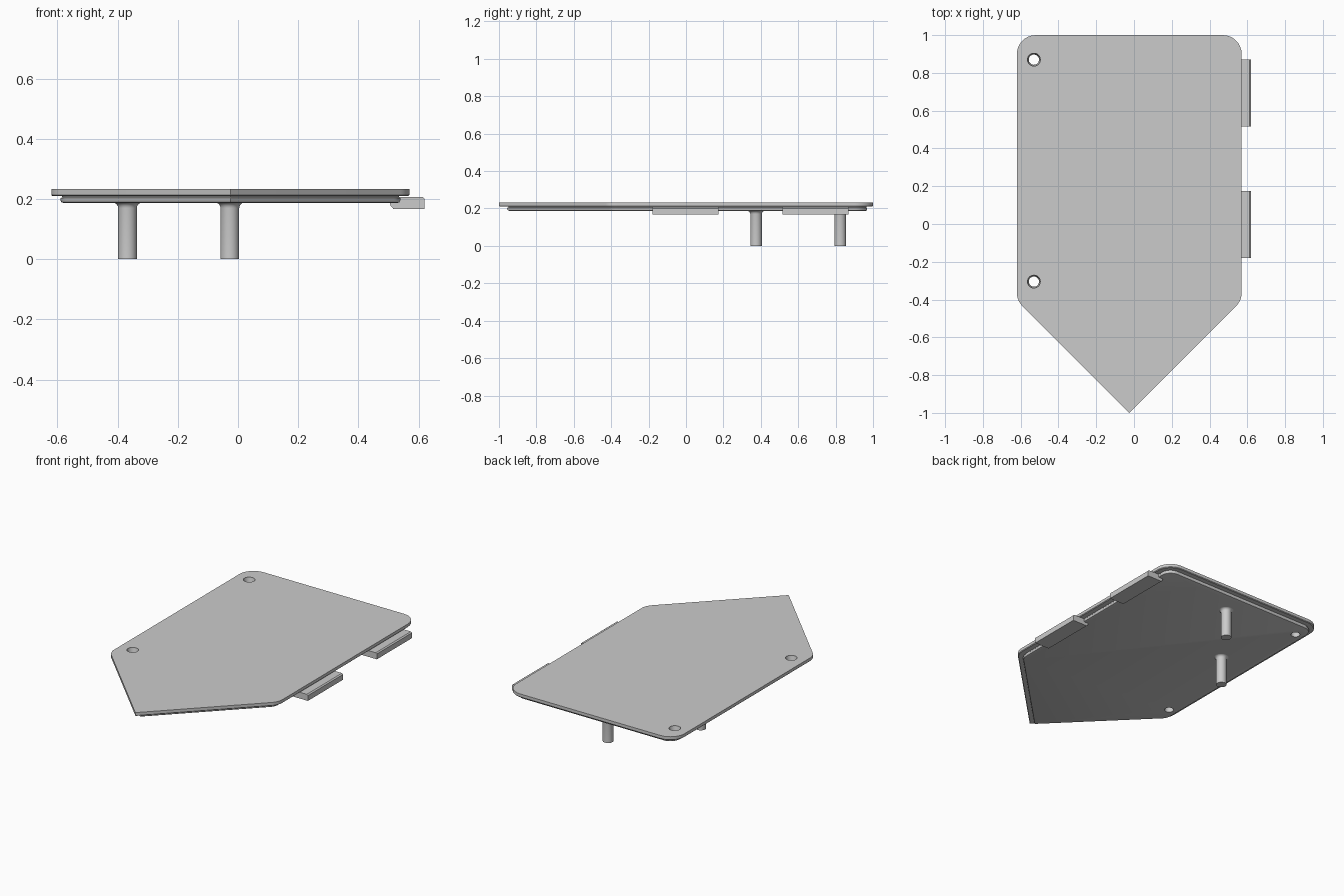
import bpy
import bmesh
from math import cos, sin, pi, radians, sqrt
from mathutils import Vector

if "Cube" in bpy.data.objects:
    bpy.data.objects.remove(bpy.data.objects["Cube"], do_unlink=True)

grey = bpy.data.materials.new("plain_grey")
grey.use_nodes = True
grey.diffuse_color = (0.6, 0.6, 0.6, 1)
grey.node_tree.nodes["Principled BSDF"].inputs["Base Color"].default_value = grey.diffuse_color

CX, HALF = -0.025, 0.595   # plate centre and half width
CORNER = 0.1               # plate corner radius


def loft(name, rings, smooth=True):
    """Skin a stack of matching point rings and cap both ends."""
    bm = bmesh.new()
    loops = [[bm.verts.new(p) for p in ring] for ring in rings]
    for a, b in zip(loops, loops[1:]):
        for i in range(len(a)):
            j = (i + 1) % len(a)
            bm.faces.new((a[i], a[j], b[j], b[i]))
    bm.faces.new(loops[0])
    bm.faces.new(loops[-1])
    bmesh.ops.recalc_face_normals(bm, faces=bm.faces)
    mesh = bpy.data.meshes.new(name)
    bm.to_mesh(mesh)
    bm.free()
    mesh.materials.append(grey)
    obj = bpy.data.objects.new(name, mesh)
    bpy.context.collection.objects.link(obj)
    if smooth:
        shade(obj)
    return obj


def shade(obj):
    bpy.ops.object.select_all(action='DESELECT')
    obj.select_set(True)
    bpy.context.view_layer.objects.active = obj
    bpy.ops.object.shade_smooth_by_angle(angle=radians(25))


def circle(x, y, r, z, n=32):
    return [(x + r * cos(2 * pi * i / n), y + r * sin(2 * pi * i / n), z) for i in range(n)]


def outline(d, z, steps=8):
    """Pointed plate outline, moved inward by d, with rounded corners."""
    w, r, k = HALF - d, CORNER - d, sqrt(2) - 1
    shoulder = -1 + HALF + k * d
    right = [(w - r, shoulder + k * r, -pi / 4, 0), (w - r, 1 - d - r, 0, pi / 2)]
    half = []
    for x, y, a, b in right:
        for i in range(steps + 1):
            t = a + (b - a) * i / steps
            half.append((x + r * cos(t), y + r * sin(t)))
    tip = [(0, -1 + sqrt(2) * d)]
    points = tip + half + [(-x, y) for x, y in reversed(half)]
    return [(CX + x, y, z) for x, y in points]


# Plate: wide flange over a stepped, slightly grooved lower tier
plate_profile = [(0, 0.233), (0, 0.214), (0.004, 0.21), (0.035, 0.21), (0.037, 0.206),
                 (0.031, 0.203), (0.031, 0.195), (0.034, 0.189), (0.04, 0.187)]
plate = loft("plate", [outline(d, z) for d, z in plate_profile], smooth=False)

# Two tapered through holes along the left edge
for y in (0.87, -0.305):
    cutter = loft("hole_cutter", [circle(-0.53, y, 0.034, 0.25), circle(-0.53, y, 0.034, 0.225),
                                  circle(-0.53, y, 0.027, 0.21), circle(-0.53, y, 0.027, 0.15)])
    cutter.hide_render = True
    cut = plate.modifiers.new("hole", 'BOOLEAN')
    cut.operation, cut.solver, cut.object = 'DIFFERENCE', 'EXACT', cutter
    bpy.context.view_layer.objects.active = plate
    bpy.ops.object.modifier_apply(modifier=cut.name)
    bpy.data.objects.remove(cutter, do_unlink=True)
shade(plate)

# Posts below the plate, flared where they join it
post_profile = [(0.031, 0), (0.031, 0.17)]
post_profile += [(0.049 - 0.018 * cos(t), 0.17 + 0.018 * sin(t))
                 for t in (pi / 8, pi / 4, 3 * pi / 8, pi / 2)]
for name, x, y in (("front_post", -0.367, 0.375), ("back_post", -0.027, 0.825)):
    loft(name, [circle(x, y, r, z) for r, z in post_profile])

# Side tabs under the flange
tab_profile = [(0.503, 0.19), (0.507, 0.177), (0.516, 0.167), (0.62, 0.167),
               (0.62, 0.201), (0.612, 0.207), (0.52, 0.207)]
for name, y in (("front_tab", -0.18), ("back_tab", 0.515)):
    loft(name, [[(x, y + s, z) for x, z in tab_profile] for s in (0, 0.355)])
